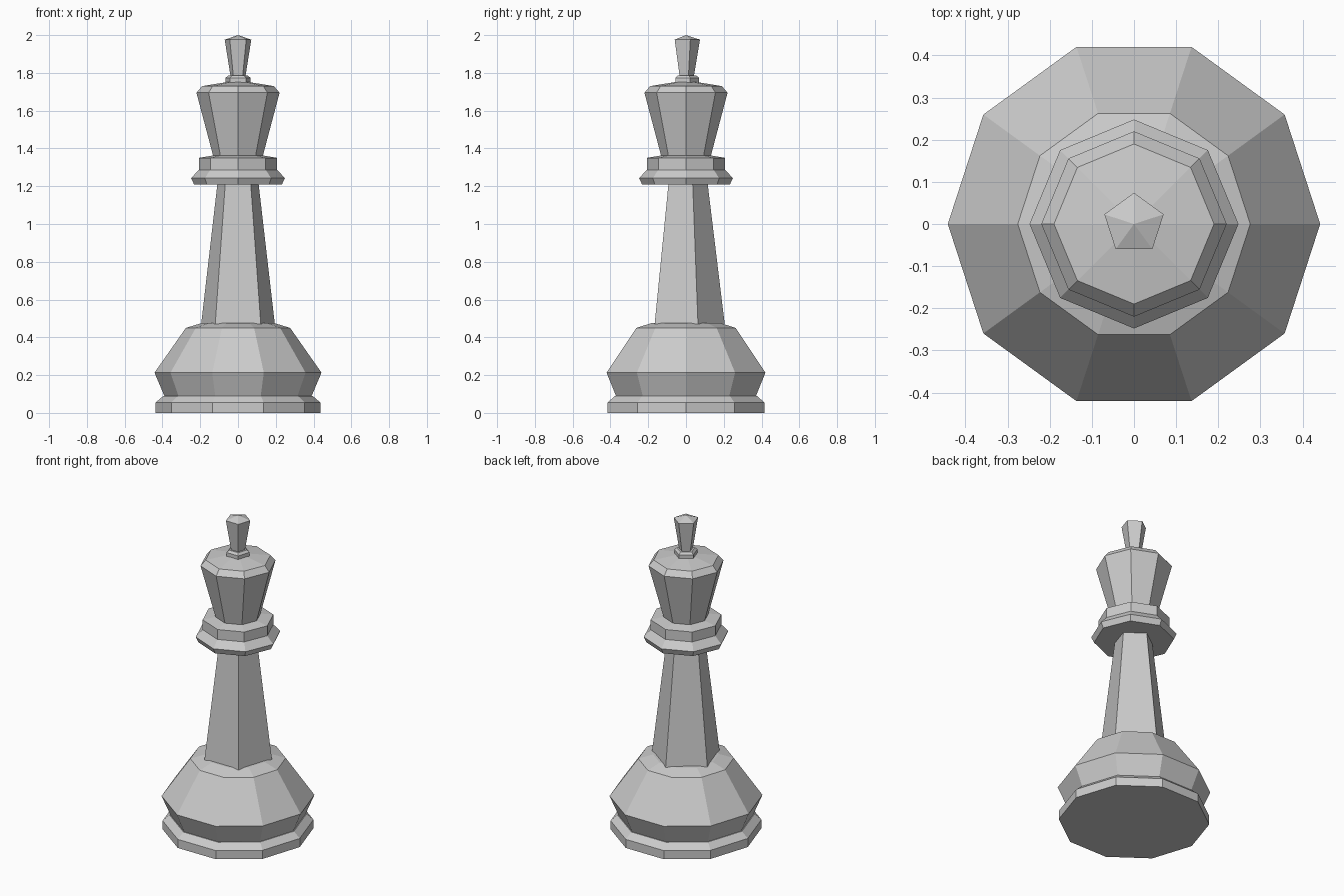
import bpy
import bmesh
from math import cos, sin, pi

if "Cube" in bpy.data.objects:
    bpy.data.objects.remove(bpy.data.objects["Cube"])


def lathe(name, sides, profile, phase=0.0):
    """Faceted turned part: (radius, z) profile; radius 0 makes a point."""
    bm = bmesh.new()
    rings = []
    for r, z in profile:
        if r == 0:
            rings.append([bm.verts.new((0, 0, z))])
        else:
            rings.append([bm.verts.new((r * cos(phase + 2 * pi * i / sides),
                                        r * sin(phase + 2 * pi * i / sides), z))
                          for i in range(sides)])
    for a, b in zip(rings, rings[1:]):
        for i in range(sides):
            j = (i + 1) % sides
            if len(b) == 1:
                bm.faces.new((a[i], a[j], b[0]))
            else:
                bm.faces.new((a[i], a[j], b[j], b[i]))
    # flat end caps
    bm.faces.new(rings[0][::-1])
    if len(rings[-1]) > 1:
        bm.faces.new(rings[-1])
    bmesh.ops.recalc_face_normals(bm, faces=bm.faces)
    mesh = bpy.data.meshes.new(name)
    bm.to_mesh(mesh)
    bm.free()
    obj = bpy.data.objects.new(name, mesh)
    bpy.context.collection.objects.link(obj)
    return obj


BACK = pi / 2  # five-sided parts point a corner to the back

# Ten-sided base
lathe("foot", 10, [(0.436, 0), (0.436, 0.055), (0.395, 0.09)])
lathe("base_bell", 10, [(0.39, 0.09), (0.442, 0.213), (0.276, 0.45), (0.19, 0.476)])

# Five-sided tapering stem
lathe("stem", 5, [(0.205, 0.47), (0.115, 1.21)], BACK)

# Eight-sided collars and head
lathe("lower_collar", 8, [(0.232, 1.208), (0.248, 1.243), (0.207, 1.287)])
lathe("upper_collar", 8, [(0.207, 1.287), (0.207, 1.35), (0.135, 1.362)])
lathe("head", 8, [(0.13, 1.355), (0.22, 1.695), (0.19, 1.73), (0.06, 1.751)])

# Five-sided finial
lathe("finial_collar", 5, [(0.07, 1.745), (0.07, 1.773), (0.055, 1.786)], BACK)
lathe("finial", 5, [(0.042, 1.785), (0.074, 1.976), (0, 2.0)], BACK)
